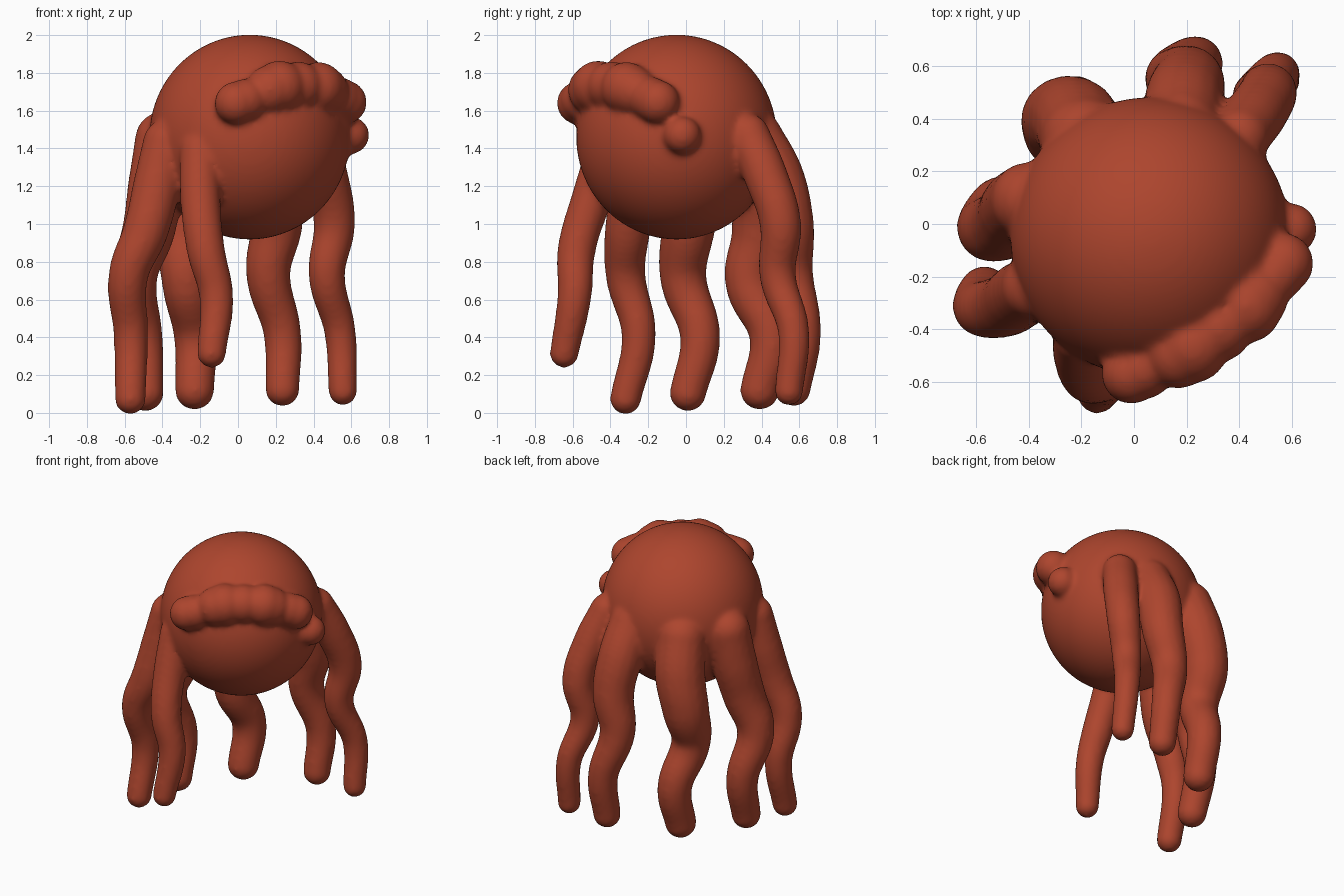
import bpy, bmesh
from mathutils import Matrix, Vector

bm = bmesh.new()


def ball(center, radius, sub=4, squash=(1, 1, 1)):
    bmesh.ops.create_icosphere(bm, subdivisions=sub, radius=radius,
                               matrix=Matrix.Translation(Vector(center)) @ Matrix.Diagonal((*squash, 1)))


def tentacle(points, r_end, profile=(1.5, 1.54, 1.46, 1.28, 1.1, 1.0)):
    """Tapered smooth tube through the points, with round ends."""
    cu = bpy.data.curves.new("tentacle_path", 'CURVE')
    cu.dimensions = '3D'
    cu.bevel_depth = 1.0
    cu.bevel_resolution = 6
    cu.resolution_u = 8
    cu.use_fill_caps = True
    sp = cu.splines.new('BEZIER')
    sp.bezier_points.add(len(points) - 1)
    for b, p, k in zip(sp.bezier_points, points, profile):
        b.co = p
        b.handle_left_type = b.handle_right_type = 'AUTO'
        b.radius = r_end * k
    ob = bpy.data.objects.new("tentacle_path", cu)
    bpy.context.collection.objects.link(ob)
    bpy.context.view_layer.update()
    dg = bpy.context.evaluated_depsgraph_get()
    me = bpy.data.meshes.new_from_object(ob.evaluated_get(dg))
    bm.from_mesh(me)
    bpy.data.objects.remove(ob)
    bpy.data.meshes.remove(me)
    ball(points[0], r_end * profile[0], 3)
    ball(points[-1], r_end, 3)


# Head
ball((0.062, -0.05, 1.46), 0.542, 5, (0.98, 0.98, 1))

# Brow: a row of merging lumps across the front right
for c, r in [((-0.01, -0.57, 1.64), 0.114), ((0.04, -0.55, 1.655), 0.114),
             ((0.17, -0.495, 1.71), 0.13), ((0.22, -0.465, 1.725), 0.14),
             ((0.32, -0.395, 1.73), 0.13), ((0.425, -0.315, 1.72), 0.138),
             ((0.455, -0.28, 1.705), 0.13), ((0.565, -0.15, 1.645), 0.117),
             ((0.53, -0.19, 1.665), 0.115), ((0.595, -0.02, 1.47), 0.1)]:
    ball(c, r)

# Six tentacles, clockwise from the front
tentacle([(-0.20, -0.42, 1.39), (-0.20, -0.495, 1.15), (-0.17, -0.58, 0.86),
          (-0.115, -0.59, 0.62), (-0.14, -0.645, 0.315)], 0.077, (1.42, 1.4, 1.32, 1.18, 1))
tentacle([(-0.38, -0.24, 1.43), (-0.43, -0.27, 1.20), (-0.49, -0.31, 0.96),
          (-0.58, -0.32, 0.73), (-0.567, -0.25, 0.41), (-0.57, -0.32, 0.075)], 0.083)
tentacle([(-0.40, 0.09, 1.45), (-0.435, 0.06, 1.20), (-0.475, 0.01, 0.96),
          (-0.55, -0.015, 0.72), (-0.505, 0.075, 0.40), (-0.49, 0.01, 0.105)], 0.097)
tentacle([(-0.19, 0.32, 1.43), (-0.225, 0.39, 1.20), (-0.275, 0.395, 0.95),
          (-0.275, 0.335, 0.70), (-0.225, 0.45, 0.40), (-0.23, 0.39, 0.12)], 0.104,
         (1.6, 1.62, 1.5, 1.25, 1.1, 1.0))
tentacle([(0.175, 0.36, 1.46), (0.19, 0.475, 1.25), (0.205, 0.54, 1.00),
          (0.16, 0.555, 0.74), (0.235, 0.615, 0.42), (0.235, 0.57, 0.125)], 0.091,
         (1.65, 1.65, 1.52, 1.3, 1.1, 1.0))
tentacle([(0.40, 0.33, 1.47), (0.465, 0.42, 1.26), (0.51, 0.50, 1.00),
          (0.47, 0.485, 0.73), (0.54, 0.57, 0.43), (0.555, 0.545, 0.115)], 0.076)

me = bpy.data.meshes.new("octopus_body")
bm.to_mesh(me)
bm.free()
body = bpy.data.objects.new("octopus_body", me)
bpy.context.collection.objects.link(body)

# Fuse everything into one softly blended skin
rm = body.modifiers.new("fuse", 'REMESH')
rm.mode = 'VOXEL'
rm.voxel_size = 0.016
rm.use_smooth_shade = True
sm = body.modifiers.new("soften", 'SMOOTH')
sm.factor = 0.5
sm.iterations = 10

# Red-brown skin
mat = bpy.data.materials.new("red_skin")
mat.diffuse_color = (0.42, 0.06, 0.027, 1)
me.materials.append(mat)
